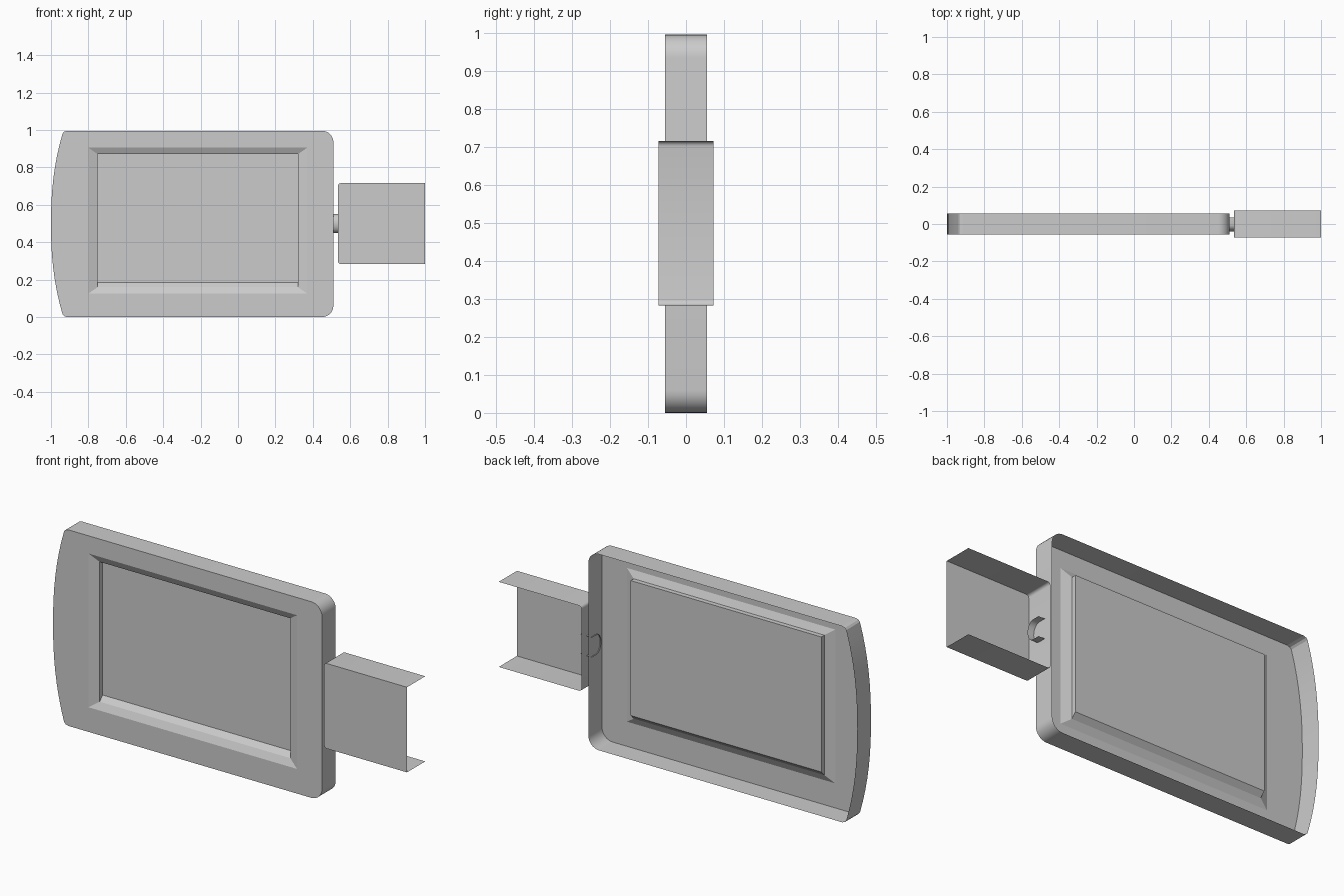
import bpy, bmesh, math

if "Cube" in bpy.data.objects:
    bpy.data.objects.remove(bpy.data.objects["Cube"])


def arc(cx, cz, r, a0, a1, n=9):
    """Points on a circular arc, angles in degrees."""
    out = []
    for i in range(n):
        a = math.radians(a0 + (a1 - a0) * i / (n - 1))
        out.append((cx + r * math.cos(a), cz + r * math.sin(a)))
    return out


def rect(x0, x1, z0, z1):
    return [(x0, z0), (x1, z0), (x1, z1), (x0, z1)]


def ring(bm, pts, y):
    return [bm.verts.new((x, y, z)) for x, z in pts]


def strip(bm, a, b, closed=True):
    """Quads joining two matching rings."""
    n = len(a)
    for i in range(n if closed else n - 1):
        j = (i + 1) % n
        bm.faces.new((a[i], a[j], b[j], b[i]))


def finish(bm, name, angle=13):
    bmesh.ops.recalc_face_normals(bm, faces=bm.faces[:])
    mesh = bpy.data.meshes.new(name)
    bm.to_mesh(mesh)
    bm.free()
    ob = bpy.data.objects.new(name, mesh)
    bpy.context.collection.objects.link(ob)
    bpy.ops.object.select_all(action='DESELECT')
    ob.select_set(True)
    bpy.context.view_layer.objects.active = ob
    bpy.ops.object.shade_smooth_by_angle(angle=math.radians(angle))
    return ob


# Body shell: bowed left end, rounded right corners, open at the back
H, R = 0.995, 0.06
outline = arc(0.51 - R, R, R, -90, 0) + arc(0.51 - R, H - R, R, 0, 90)
outline += [(-0.915, H), (-0.93, H - 0.005)]
for i in range(17):
    t = 1 - i / 8
    outline.append((-1 + 0.062 * abs(t) ** 2.3, H / 2 + t * (H / 2 - 0.014)))
outline += [(-0.93, 0.005), (-0.915, 0)]

bm = bmesh.new()
front = ring(bm, outline, -0.055)
back = ring(bm, outline, 0.055)
strip(bm, front, back)
# Recessed window: shallow bevel, then a step down to the panel
bevel_outer = ring(bm, rect(-0.80, 0.37, 0.125, 0.905), -0.055)
bevel_inner = ring(bm, rect(-0.75, 0.32, 0.16, 0.87), -0.038)
panel = ring(bm, rect(-0.75, 0.32, 0.185, 0.87), -0.014)
strip(bm, bevel_outer, bevel_inner)
strip(bm, bevel_inner, panel)
bm.faces.new(panel)
# Flat front border between outline and window
border = [bm.edges.get((front[i - 1], front[i])) for i in range(len(front))]
border += [bm.edges.get((bevel_outer[i - 1], bevel_outer[i])) for i in range(4)]
bmesh.ops.triangle_fill(bm, use_beauty=True, edges=border, normal=(0, -1, 0))
finish(bm, "body_shell")

# Connector: front plate with top, bottom and inner end walls, open back and tip
r = 0.014
prof = [(1.0, 0.715)] + arc(0.535 + r, 0.715 - r, r, 90, 180, 5)
prof += arc(0.535 + r, 0.283 + r, r, 180, 270, 5) + [(1.0, 0.283)]
bm = bmesh.new()
front = ring(bm, prof, -0.073)
back = ring(bm, prof, 0.073)
strip(bm, front, back, closed=False)
bm.faces.new(front)
finish(bm, "connector_shell", 25)

# Neck: half tube, open at the back, joining body and connector
bm = bmesh.new()
section = [(0.035, 0.55)]
for i in range(9):
    a = math.pi * i / 8
    section.append((-0.005 - 0.035 * math.sin(a), 0.5 + 0.05 * math.cos(a)))
section.append((0.035, 0.45))
ends = [[bm.verts.new((x, y, z)) for y, z in section] for x in (0.505, 0.57)]
strip(bm, ends[0], ends[1], closed=False)
finish(bm, "neck", 35)
